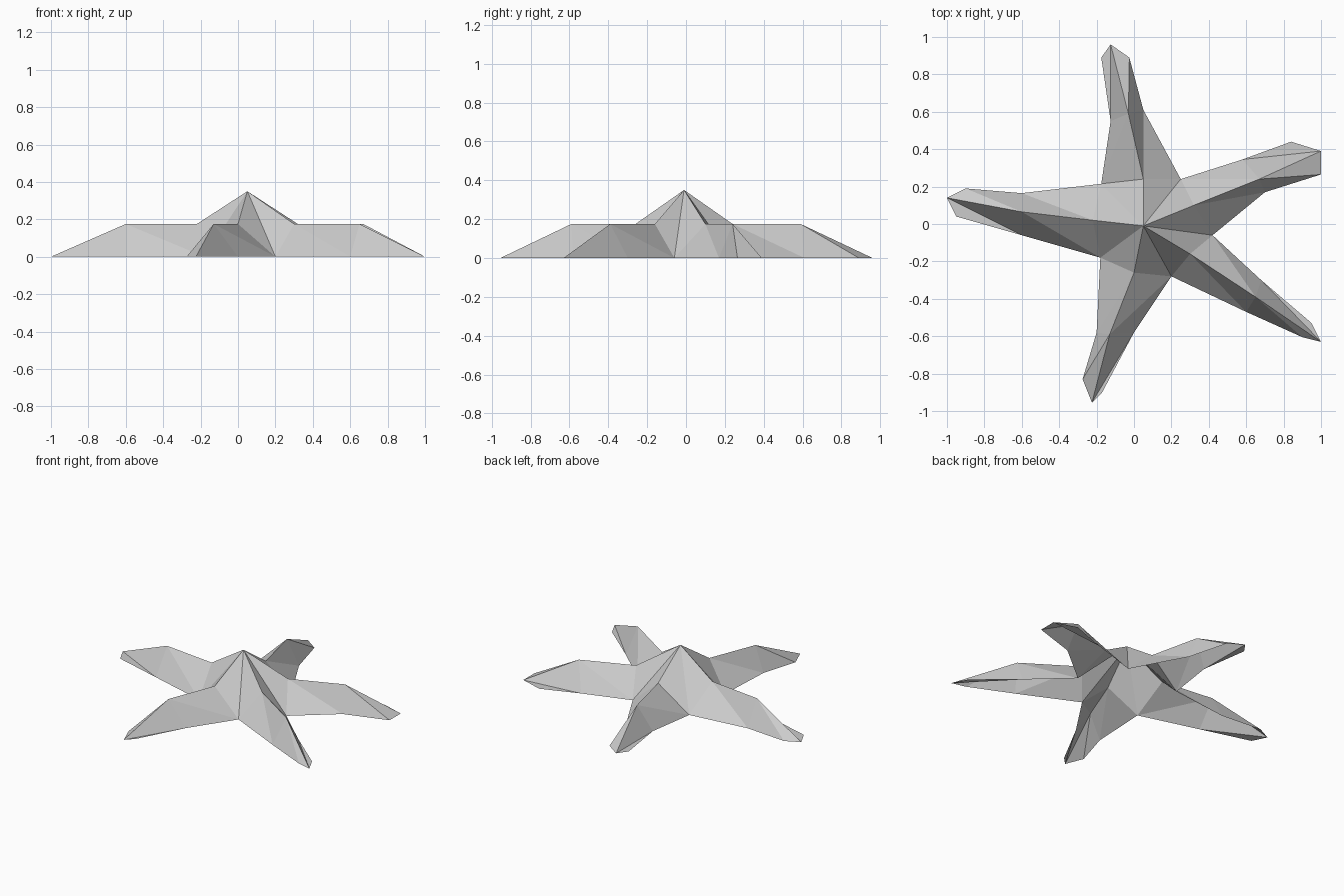
import bpy
import bmesh
from mathutils import Vector

# Remove the default cube
default_cube = bpy.data.objects.get("Cube")
if default_cube:
    bpy.data.objects.remove(default_cube, do_unlink=True)

RIDGE_HEIGHT = 0.175
PEAK = Vector((0.05, -0.01, 0.35))

# Low points between neighbouring arms, counter-clockwise
VALLEYS = [(0.42, -0.06), (0.25, 0.24), (-0.175, 0.215), (-0.18, -0.18), (0.2, -0.28)]

# Each arm: inner ridge, outer ridge, near-side middle, near-side tip,
# end tip, far-side tip, far-side middle
ARMS = [
    [(0.32, 0.1), (0.67, 0.24), (0.7, 0.17), (1, 0.265), (1, 0.39), (0.84, 0.44), (0.58, 0.345)],
    [(0.05, 0.24), (-0.03, 0.59), (0.05, 0.61), (-0.025, 0.89), (-0.125, 0.96), (-0.175, 0.89), (-0.125, 0.55)],
    [(-0.22, 0.02), (-0.6, 0.065), (-0.6, 0.165), (-0.9, 0.19), (-1, 0.14), (-0.95, 0.04), (-0.6, -0.06)],
    [(0, -0.26), (-0.13, -0.59), (-0.2, -0.58), (-0.275, -0.83), (-0.225, -0.955), (-0.17, -0.9), (0, -0.58)],
    [(0.3, -0.16), (0.65, -0.39), (0.6, -0.47), (0.9, -0.605), (1, -0.63), (0.95, -0.53), (0.68, -0.3)],
]


def make_material(name, color):
    """Create one plain matte colour."""
    mat = bpy.data.materials.new(name)
    mat.use_nodes = True
    mat.diffuse_color = color
    shader = next(n for n in mat.node_tree.nodes if n.type == "BSDF_PRINCIPLED")
    shader.inputs["Base Color"].default_value = color
    shader.inputs["Roughness"].default_value = 0.8
    return mat


def add_arm(bm, peak, valley_a, valley_b, points):
    """Fold one tapering, ridged arm out from the peak."""
    inner, outer = [bm.verts.new((x, y, RIDGE_HEIGHT)) for x, y in points[:2]]
    mid_a, tip_a, tip, tip_b, mid_b = [bm.verts.new((x, y, 0)) for x, y in points[2:]]
    for tri in (
        # body slopes on both sides of the ridge
        (peak, valley_a, inner),
        (peak, inner, valley_b),
        # near side of the arm
        (valley_a, mid_a, inner),
        (mid_a, outer, inner),
        (mid_a, tip_a, outer),
        # blunt end
        (tip_a, tip, outer),
        # far side of the arm, with its flat toe
        (outer, tip, mid_b),
        (tip, tip_b, mid_b),
        (outer, mid_b, valley_b),
        (outer, valley_b, inner),
    ):
        bm.faces.new(tri)


# Starfish shell, open underneath
bm = bmesh.new()
peak = bm.verts.new(PEAK)
valleys = [bm.verts.new((x, y, 0)) for x, y in VALLEYS]
for i, points in enumerate(ARMS):
    add_arm(bm, peak, valleys[i], valleys[(i + 1) % len(valleys)], points)

mesh = bpy.data.meshes.new("starfish_body")
bm.to_mesh(mesh)
bm.free()
mesh.materials.append(make_material("light_grey", (0.6, 0.6, 0.6, 1)))
starfish = bpy.data.objects.new("starfish_body", mesh)
bpy.context.collection.objects.link(starfish)
